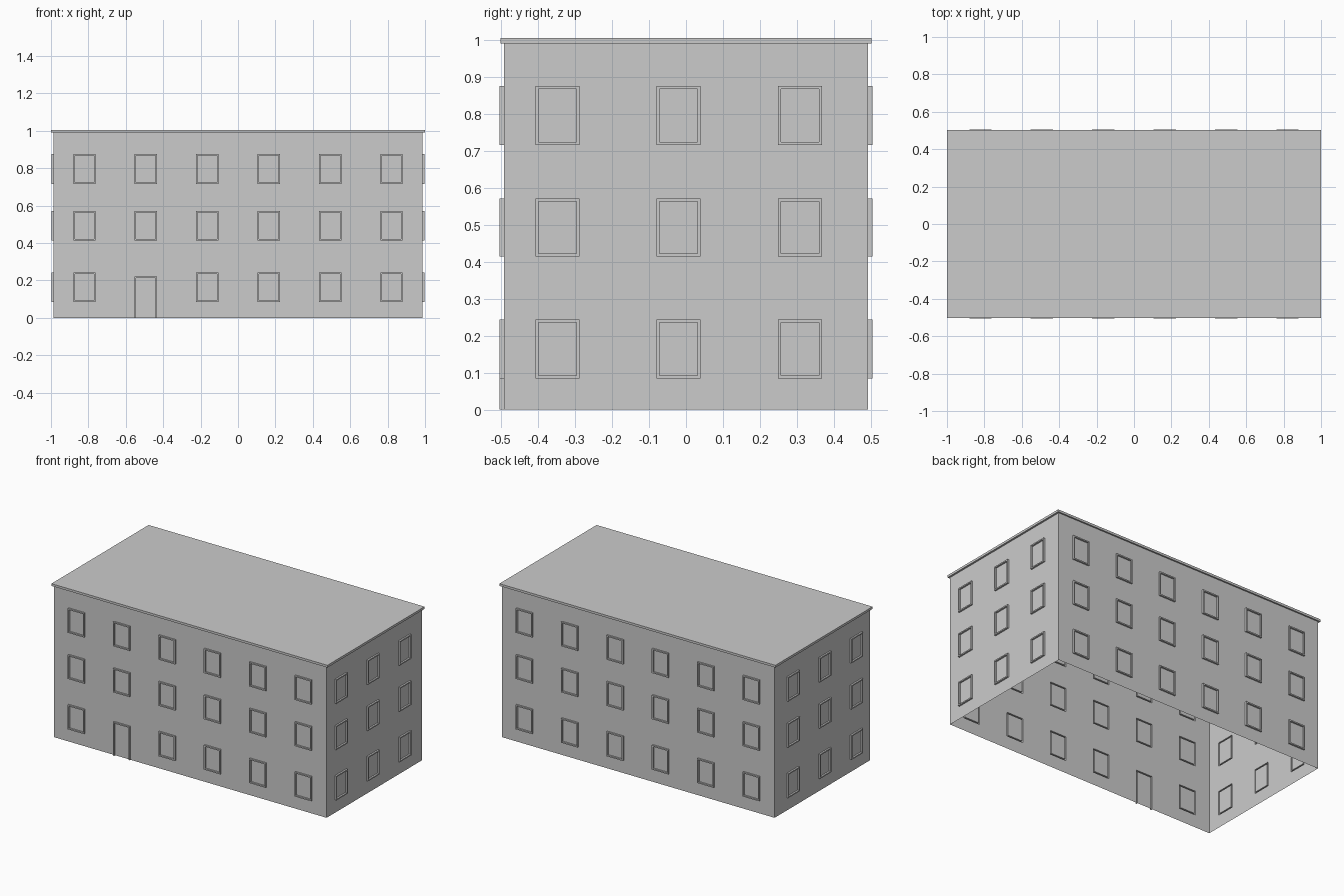
import bpy, bmesh, math

if "Cube" in bpy.data.objects:
    bpy.data.objects.remove(bpy.data.objects["Cube"])

HX, HY, EAVE, TOP = 0.987, 0.493, 0.99, 1.005
PROUD, RIM, HALF = 0.011, 0.008, 0.0595       # frame depth, frame width, half opening
FLOORS = [(0.084, 0.244), (0.414, 0.571), (0.716, 0.875)]
LONG = [(i - 2.5) * 0.3285 for i in range(6)]
SHORT = [-0.348, -0.02, 0.308]


def wall(name, half, dist, angle, centres, door_col=None):
    """Wall sheet facing -y, with frames extruded out of it, then turned to its side."""
    frames = []                                # outer and inner rectangle per opening
    for i, c in enumerate(centres):
        for j, (z0, z1) in enumerate(FLOORS):
            is_door = i == door_col and j == 0
            if is_door:
                z0, z1 = 0.0, 0.22
            inner_z0 = z0 if is_door else z0 + RIM
            frames.append(((c - HALF, z0, c + HALF, z1),
                           (c - HALF + RIM, inner_z0, c + HALF - RIM, z1 - RIM)))
    rects = [r for f in frames for r in f]
    us = sorted({round(v, 5) for r in rects for v in (r[0], r[2])} | {-half, half})
    vs = sorted({round(v, 5) for r in rects for v in (r[1], r[3])} | {0.0, EAVE})

    def inside(u, v, r):
        return r[0] < u < r[2] and r[1] < v < r[3]

    bm = bmesh.new()
    grid = [[bm.verts.new((u, -dist, v)) for v in vs] for u in us]
    rim = []
    for a in range(len(us) - 1):
        for b in range(len(vs) - 1):
            f = bm.faces.new((grid[a][b], grid[a + 1][b],
                              grid[a + 1][b + 1], grid[a][b + 1]))
            u, v = (us[a] + us[a + 1]) / 2, (vs[b] + vs[b + 1]) / 2
            if any(inside(u, v, o) and not inside(u, v, n) for o, n in frames):
                rim.append(f)
    # push the frame rims outward, leaving them hollow behind
    out = bmesh.ops.extrude_face_region(bm, geom=rim)["geom"]
    bmesh.ops.translate(bm, vec=(0, -PROUD, 0),
                        verts=[g for g in out if isinstance(g, bmesh.types.BMVert)])
    left = [f for f in rim if f.is_valid]
    if left:
        bmesh.ops.delete(bm, geom=left, context='FACES_ONLY')
    me = bpy.data.meshes.new(name)
    bm.to_mesh(me)
    bm.free()
    ob = bpy.data.objects.new(name, me)
    ob.rotation_euler.z = angle
    bpy.context.collection.objects.link(ob)


# Four walls, open underneath
wall("front_wall", HX, HY, 0, LONG, door_col=1)
wall("back_wall", HX, HY, math.pi, LONG)
wall("right_wall", HY, HX, math.pi / 2, SHORT)
wall("left_wall", HY, HX, -math.pi / 2, [-c for c in SHORT])

# Flat roof slab with a small overhang
bpy.ops.mesh.primitive_cube_add(size=1, location=(0, 0, (EAVE + TOP) / 2))
roof = bpy.context.object
roof.name = "roof_slab"
roof.scale = (1.998, 1.005, TOP - EAVE)
